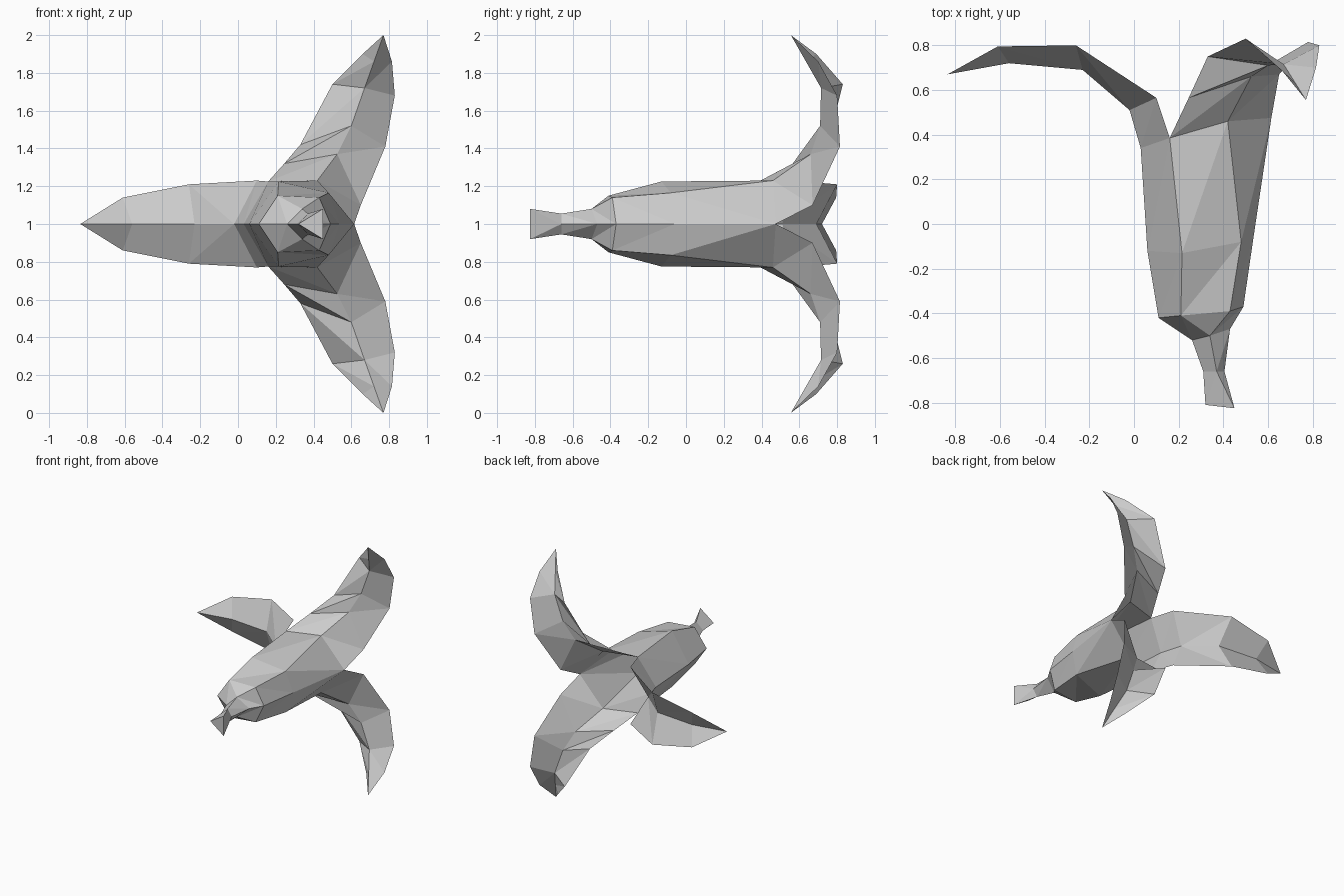
import bpy, bmesh

if "Cube" in bpy.data.objects:
    bpy.data.objects.remove(bpy.data.objects["Cube"])

skin = bpy.data.materials.new("plain_grey")
skin.diffuse_color = (0.6, 0.6, 0.6, 1)
skin.use_nodes = True
skin.node_tree.nodes["Principled BSDF"].inputs["Base Color"].default_value = skin.diffuse_color


def loft(name, rows, cap=False):
    """Skin the upper half between rows of points, then mirror it below z = 1."""
    bm = bmesh.new()
    grid = [[bm.verts.new((x, y, z - 1)) for x, y, z in row] for row in rows]
    for a, b in zip(grid, grid[1:]):
        for i in range(len(a) - 1):
            bm.faces.new((a[i], a[i + 1], b[i + 1]))
            bm.faces.new((a[i], b[i + 1], b[i]))
    if cap:
        bm.faces.new(reversed(grid[0]))
    bmesh.ops.remove_doubles(bm, verts=bm.verts, dist=0.0005)
    mesh = bpy.data.meshes.new(name)
    bm.to_mesh(mesh)
    bm.free()
    mesh.materials.append(skin)
    obj = bpy.data.objects.new(name, mesh)
    obj.location.z = 1
    bpy.context.collection.objects.link(obj)
    mirror = obj.modifiers.new("mirror", 'MIRROR')
    mirror.use_axis = (False, False, True)
    mirror.use_clip = True
    return obj


# Rings run left, upper left, upper right, right
base = [(0.26, -0.52, 1), (0.34, -0.50, 1.08), (0.43, -0.47, 1)]
shoulder = [(0.11, -0.42, 1), (0.21, -0.41, 1.15), (0.43, -0.39, 1.14), (0.49, -0.37, 1)]
belly = [(0.06, -0.12, 1), (0.215, -0.13, 1.225), (0.48, -0.08, 1.165), (0.535, -0.06, 1)]
rim = [(0.03, 0.34, 1), (0.16, 0.385, 1.225), (0.42, 0.46, 1.23), (0.615, 0.475, 1)]

# Stem, flared at its cut end
loft("stem", [
    [(0.32, -0.81, 1), (0.45, -0.825, 1.08), (0.45, -0.825, 1)],
    [(0.31, -0.66, 1), (0.37, -0.66, 1.055), (0.405, -0.66, 1)],
    base], cap=True)

# Hollow body, open at the rim
loft("body", [[base[0], base[1], base[1], base[2]], shoulder, belly, rim])

# Left peel: centre ridge and free edge
tip = (-0.835, 0.67, 1)
loft("left_peel", [
    rim[:2],
    [(-0.02, 0.51, 1), (0.10, 0.565, 1.23)],
    [(-0.23, 0.69, 1), (-0.26, 0.80, 1.21)],
    [(-0.56, 0.72, 1), (-0.61, 0.795, 1.14)],
    [tip, tip]])

# Upper and lower peels: left edge, ridge, right edge
tip = (0.77, 0.555, 2)
loft("upper_and_lower_peels", [
    rim[1:],
    [(0.245, 0.565, 1.32), (0.525, 0.66, 1.37), (0.65, 0.67, 1.10)],
    [(0.33, 0.75, 1.42), (0.60, 0.71, 1.52), (0.78, 0.815, 1.41)],
    [(0.50, 0.83, 1.74), (0.67, 0.715, 1.72), (0.83, 0.80, 1.68)],
    [(0.66, 0.69, 1.90), (0.72, 0.635, 1.86), (0.815, 0.70, 1.86)],
    [tip, tip, tip]])
